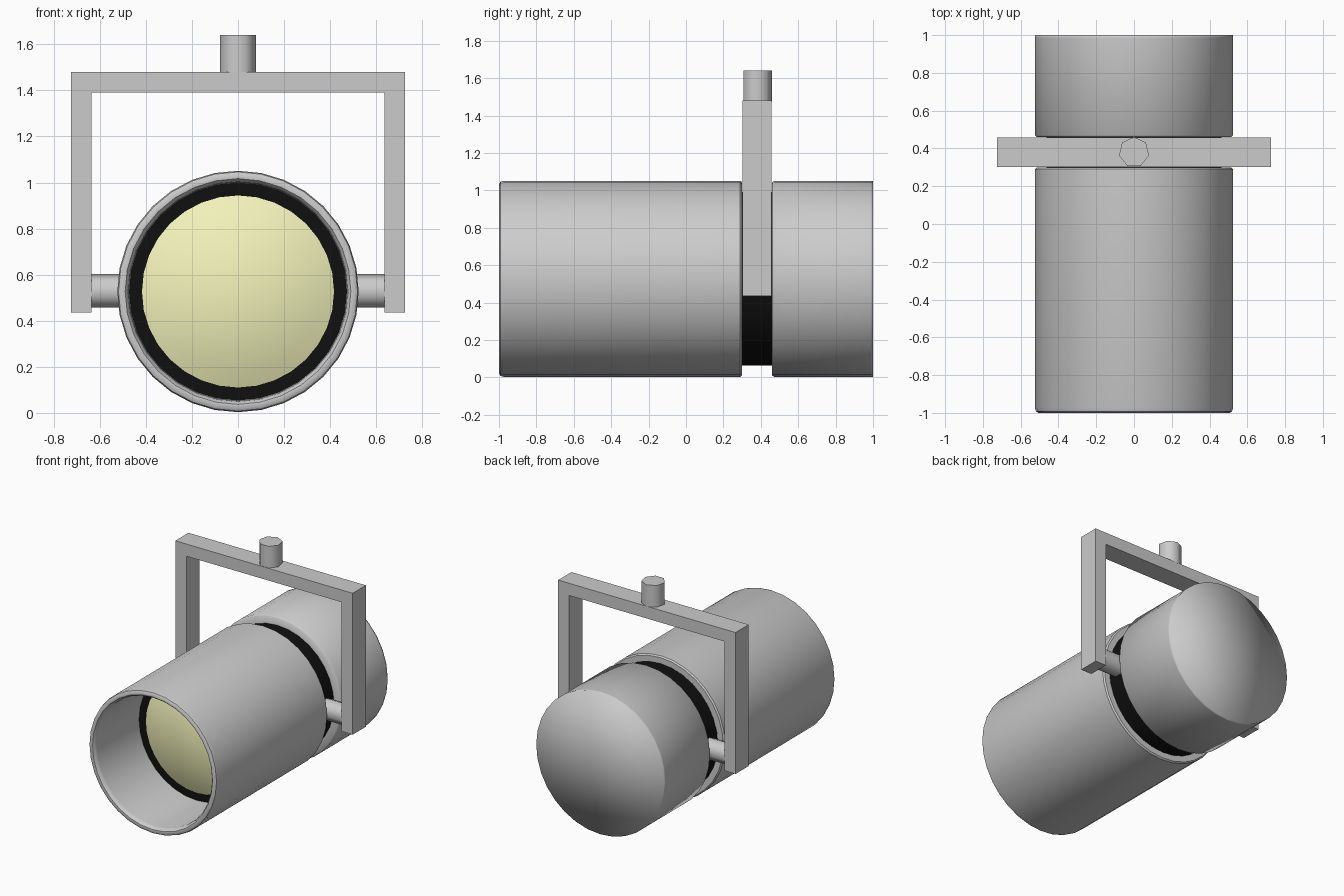
import bpy, bmesh, math

if "Cube" in bpy.data.objects:
    bpy.data.objects.remove(bpy.data.objects["Cube"])

CZ = 0.527   # height of the lamp axis
PY = 0.38    # depth of the yoke plane


def finish(bm, name, color=None):
    bmesh.ops.remove_doubles(bm, verts=bm.verts, dist=1e-5)
    bmesh.ops.recalc_face_normals(bm, faces=bm.faces)
    me = bpy.data.meshes.new(name)
    bm.to_mesh(me)
    bm.free()
    ob = bpy.data.objects.new(name, me)
    bpy.context.collection.objects.link(ob)
    if color:
        mat = bpy.data.materials.new(name + "_colour")
        mat.diffuse_color = color
        mat.use_nodes = True
        mat.node_tree.nodes["Principled BSDF"].inputs["Base Color"].default_value = mat.diffuse_color
        me.materials.append(mat)
    return ob


def smooth(ob, angle=40):
    bpy.ops.object.select_all(action='DESELECT')
    ob.select_set(True)
    bpy.context.view_layer.objects.active = ob
    bpy.ops.object.shade_smooth_by_angle(angle=math.radians(angle))


def lathe(name, profile, n=32, closed=False, color=None, angle=40):
    """Revolve (radius, y) points about the lamp axis."""
    bm = bmesh.new()
    rings = []
    for r, y in profile:
        rings.append([bm.verts.new((r * math.sin(2 * math.pi * i / n), y,
                                    CZ + r * math.cos(2 * math.pi * i / n)))
                      for i in range(n)])
    pairs = list(zip(rings, rings[1:]))
    if closed:
        pairs.append((rings[-1], rings[0]))
    for a, b in pairs:
        for i in range(n):
            j = (i + 1) % n
            bm.faces.new((a[i], a[j], b[j], b[i]))
    ob = finish(bm, name, color)
    smooth(ob, angle)
    return ob


def rod(name, a, b, r, axis, n=7):
    """Seven-sided rod between a and b along x or z, through the yoke plane."""
    bm = bmesh.new()
    ends = []
    for t in (a, b):
        ring = []
        for i in range(n):
            u = r * math.sin(2 * math.pi * i / n)
            v = r * math.cos(2 * math.pi * i / n)
            co = (u, PY + v, t) if axis == 'z' else (t, PY + u, CZ + v)
            ring.append(bm.verts.new(co))
        ends.append(ring)
        bm.faces.new(ring)
    for i in range(n):
        j = (i + 1) % n
        bm.faces.new((ends[0][i], ends[0][j], ends[1][j], ends[1][i]))
    smooth(finish(bm, name), 60)


# Front barrel: hollow tube with a rounded front lip
lathe("front_barrel", [
    (0.470, 0.30), (0.515, 0.30), (0.524, 0.29), (0.524, -0.975),
    (0.519, -0.992), (0.506, -1.0), (0.490, -0.998), (0.479, -0.985),
    (0.475, -0.965)], closed=True)

# Rear housing: flat back, shaded softly across its rim
lathe("rear_housing", [
    (0.44, 0.46), (0.515, 0.46), (0.524, 0.47), (0.524, 0.985),
    (0.524, 1.0), (0, 1.0)], angle=120)

# Black core: ring round the lens and the band in the gap
black = (0.005, 0.005, 0.005, 1)
lathe("inner_core", [
    (0.40, -0.48), (0.473, -0.48), (0.463, -0.46), (0.463, 0.48),
    (0, 0.48)], color=black)

# Lens: shallow dome
R, H = 0.417, 0.09
S = (R * R + H * H) / (2 * H)
A = math.asin(R / S)
lathe("lens", [(S * math.sin(A * k / 6), -0.48 - H + S * (1 - math.cos(A * k / 6)))
               for k in range(7)], color=(0.9, 0.9, 0.5, 1))

# Yoke: inverted U profile extruded in depth
bm = bmesh.new()
half = [(0.725, 0.435), (0.725, 1.48), (0.635, 1.39), (0.635, 0.435)]
y0, y1 = 0.303, 0.457
for s in (-1, 1):
    o0, o1, i1, i0 = half
    for quad in ([o0, o1, i1, i0], [o1, (0, 1.48), (0, 1.39), i1]):
        bm.faces.new([bm.verts.new((s * x, y0, z)) for x, z in quad])
bmesh.ops.remove_doubles(bm, verts=bm.verts, dist=1e-5)
bmesh.ops.recalc_face_normals(bm, faces=bm.faces)
ext = bmesh.ops.extrude_face_region(bm, geom=bm.faces[:], use_keep_orig=True)
bmesh.ops.translate(bm, vec=(0, y1 - y0, 0),
                    verts=[v for v in ext["geom"] if isinstance(v, bmesh.types.BMVert)])
finish(bm, "yoke")

# Pivots on both sides and the mounting post on top
rod("left_pivot", -0.64, -0.45, 0.076, 'x')
rod("right_pivot", 0.45, 0.64, 0.076, 'x')
rod("mounting_post", 1.475, 1.64, 0.081, 'z')
